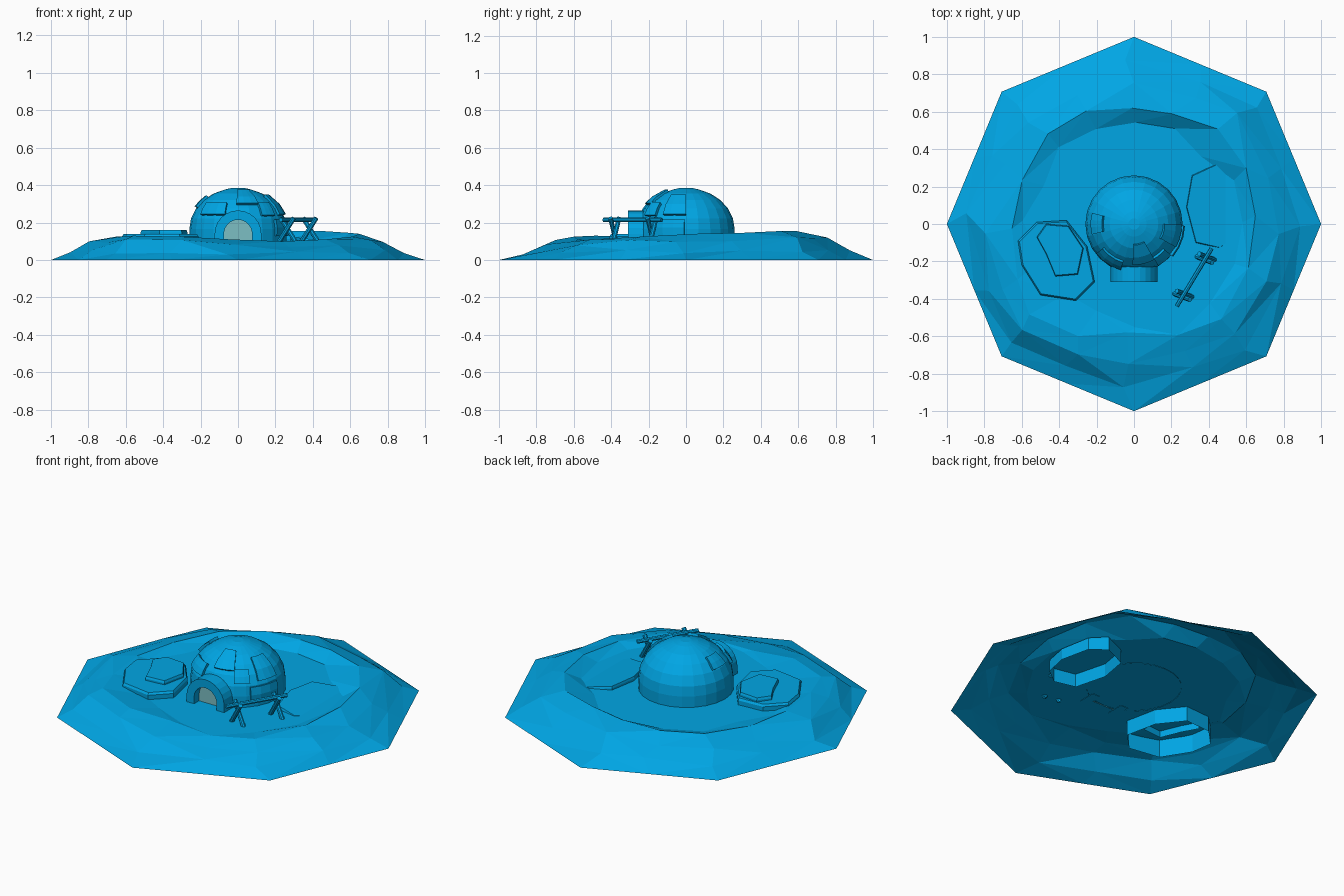
import bpy, bmesh, math, random
from mathutils import Vector

if "Cube" in bpy.data.objects:
    bpy.data.objects.remove(bpy.data.objects["Cube"])
random.seed(4)


def material(name, col):
    m = bpy.data.materials.new(name)
    m.diffuse_color = col
    m.use_nodes = True
    m.node_tree.nodes["Principled BSDF"].inputs["Base Color"].default_value = m.diffuse_color
    return m


blue = material("ice_blue", (0.0, 0.38, 0.78, 1))
teal = material("door_teal", (0.2, 0.52, 0.55, 1))


def make(name, verts, faces, mat=blue, fix=True, tri=False):
    me = bpy.data.meshes.new(name)
    bm = bmesh.new()
    vs = [bm.verts.new(v) for v in verts]
    for f in faces:
        bm.faces.new([vs[i] for i in f])
    if fix:
        bmesh.ops.recalc_face_normals(bm, faces=bm.faces)
    if tri:
        bmesh.ops.triangulate(bm, faces=bm.faces)
    bm.to_mesh(me)
    bm.free()
    me.materials.append(mat)
    ob = bpy.data.objects.new(name, me)
    bpy.context.collection.objects.link(ob)
    return ob


def stack(name, loops, tri=False):
    """Skin equal-length counter-clockwise loops from bottom to top; bottom stays open."""
    n = len(loops[0])
    verts = [p for lp in loops for p in lp]
    faces = [(k*n + i, k*n + (i+1) % n, (k+1)*n + (i+1) % n, (k+1)*n + i)
             for k in range(len(loops)-1) for i in range(n)]
    faces.append(tuple(range((len(loops)-1)*n, len(loops)*n)))
    return make(name, verts, faces, fix=False, tri=tri)


# snow mound: octagonal foot, uneven rim, flat floor
rim_h = [.14, .145, .155, .155, .145, .14, .13, .12, .125, .125, .13, .125, .11, .10, .11, .125]
rim_r = [.67, .68, .72, .67, .64, .67, .68, .68, .70, .72, .74, .68, .63, .64, .70, .70]
foot, low, shoulder, rim, floor = [], [], [], [], []
for i in range(16):
    a = i*math.pi/8
    edge = 1.0 if i % 2 == 0 else math.cos(math.pi/8)

    def at(r, z, j=0.0):
        t = a + random.uniform(-j, j)
        return (r*math.cos(t), r*math.sin(t), z)
    h, r = rim_h[i], rim_r[i]
    foot.append(at(edge, 0))
    low.append(at(r + (edge-r)*.66, h*(.36 + random.uniform(-.12, .08)), .07))
    shoulder.append(at(r + (edge-r)*.32, h*(.76 + random.uniform(-.1, .1)), .08))
    rim.append(at(r - random.uniform(0, .05), h, .08))
    floor.append(at(.55 + random.uniform(-.05, .05), .10, .03))
stack("snow_mound", [foot, low, shoulder, rim, floor], tri=True)

# dome: faceted ellipsoid
CZ, RH, RV, SEG = .165, .26, .22, 24


def radius(z):
    return RH*math.sqrt(max(0, 1-((z-CZ)/RV)**2))


def circle(r, z):
    return [(r*math.cos(2*math.pi*i/SEG), r*math.sin(2*math.pi*i/SEG), z) for i in range(SEG)]


levels = [(RH, .098)] + [(RH*math.cos(math.radians(e)), CZ + RV*math.sin(math.radians(e)))
                         for e in (0, 15, 30, 45, 60, 75)]
levels.append((.03, .386))
stack("dome", [circle(r, z) for r, z in levels])


# raised blocks on the dome
def block(name, a0, a1, z0, z1):
    C, R = 4, 3
    verts = []
    for off in (-.02, .013):
        for j in range(R):
            z = z0 + (z1-z0)*j/(R-1)
            n = Vector((radius(z)/RH**2, (z-CZ)/RV**2)).normalized()
            r, zz = radius(z) + n.x*off, z + n.y*off
            for i in range(C):
                a = math.radians(a0 + (a1-a0)*i/(C-1))
                verts.append((r*math.cos(a), r*math.sin(a), zz))
    N = C*R
    faces = []
    for j in range(R-1):
        for i in range(C-1):
            q = (j*C+i, j*C+i+1, (j+1)*C+i+1, (j+1)*C+i)
            faces += [q[::-1], tuple(v+N for v in q)]
    border = ([i for i in range(C)] + [j*C+C-1 for j in range(1, R)] +
              [(R-1)*C+i for i in range(C-2, -1, -1)] + [j*C for j in range(R-2, 0, -1)])
    for p, q in zip(border, border[1:] + border[:1]):
        faces.append((p, q, q+N, p+N))
    make(name, verts, faces)


for k, b in enumerate([(-92, -60, .295, .365), (-142, -106, .24, .30), (165, 194, .28, .335),
                       (-29, 0, .24, .34), (-40, -2, .13, .215), (-60, -40, .235, .30)]):
    block(f"ice_block_{k+1}", *b)


# arched entrance tunnel and door panel
def arch(w, y, n=12):
    top = [(w*math.cos(math.pi*i/n), y, .14 + w*math.sin(math.pi*i/n)) for i in range(n+1)]
    return [(w, y, .098)] + top + [(-w, y, .098)]


rings = [arch(.125, -.31), arch(.125, -.2), arch(.075, -.2), arch(.075, -.31)]
n = len(rings[0])
make("entrance_arch", [p for r in rings for p in r],
     [(k*n+i, k*n+i+1, ((k+1) % 4)*n+i+1, ((k+1) % 4)*n+i) for k in range(4) for i in range(n-1)]
     + [(0, n, 2*n, 3*n), (n-1, 2*n-1, 3*n-1, 4*n-1)])
make("door_panel", arch(.076, -.262), [tuple(range(n))[::-1]], teal, fix=False)


# ice slabs pushed through the snow
def slab(name, pts, z0, ztop, bevel=.93):
    pts = pts[::-1]
    c = sum((Vector(p) for p in pts), Vector((0, 0)))/len(pts)
    rows = []
    for s, f in ((1, lambda p: z0), (1, lambda p: ztop(p)-.012), (bevel, ztop)):
        row = []
        for p in pts:
            q = c + (Vector(p)-c)*s
            row.append((q.x, q.y, f(q)))
        rows.append(row)
    stack(name, rows)


slab("left_slab_lower", [(-.62, -.09), (-.52, .01), (-.36, .02), (-.25, -.12), (-.21, -.31),
                         (-.31, -.41), (-.5, -.38), (-.6, -.22)], .01, lambda p: .138, .96)
slab("left_slab_upper", [(-.52, -.07), (-.47, .0), (-.35, -.01), (-.27, -.13), (-.3, -.27),
                         (-.42, -.28), (-.47, -.16)], .06, lambda p: .16, .96)
slab("right_slab", [(.28, .09), (.31, .26), (.45, .325), (.54, .26), (.58, .08), (.55, -.06),
                    (.46, -.13), (.33, -.10)], .02, lambda p: .125 - (p.x-.28)*.12, .98)


# rack: horizontal pole on two crossed trestles
def rod(name, a, b, r, sides=8):
    a, b = Vector(a), Vector(b)
    bpy.ops.mesh.primitive_cylinder_add(vertices=sides, radius=r, depth=(b-a).length,
                                        location=(a+b)/2)
    ob = bpy.context.object
    ob.name = name
    ob.rotation_euler = (b-a).to_track_quat('Z', 'Y').to_euler()
    ob.data.materials.append(blue)


start, end = Vector((.228, -.44, .214)), Vector((.415, -.13, .214))
rod("rack_pole", start, end, .012)
d = (end-start).normalized()
side = Vector((.93, -.36, 0))
for label, t in (("front", .19), ("back", .83)):
    c = start.lerp(end, t)
    for s in (1, -1):
        shift = d*.009*s
        foot_p = c + side*.048*s + shift
        head_p = c - side*.043*s + shift
        foot_p.z, head_p.z = .09, .225
        rod(f"rack_{label}_leg_{'a' if s > 0 else 'b'}", foot_p, head_p, .013)
